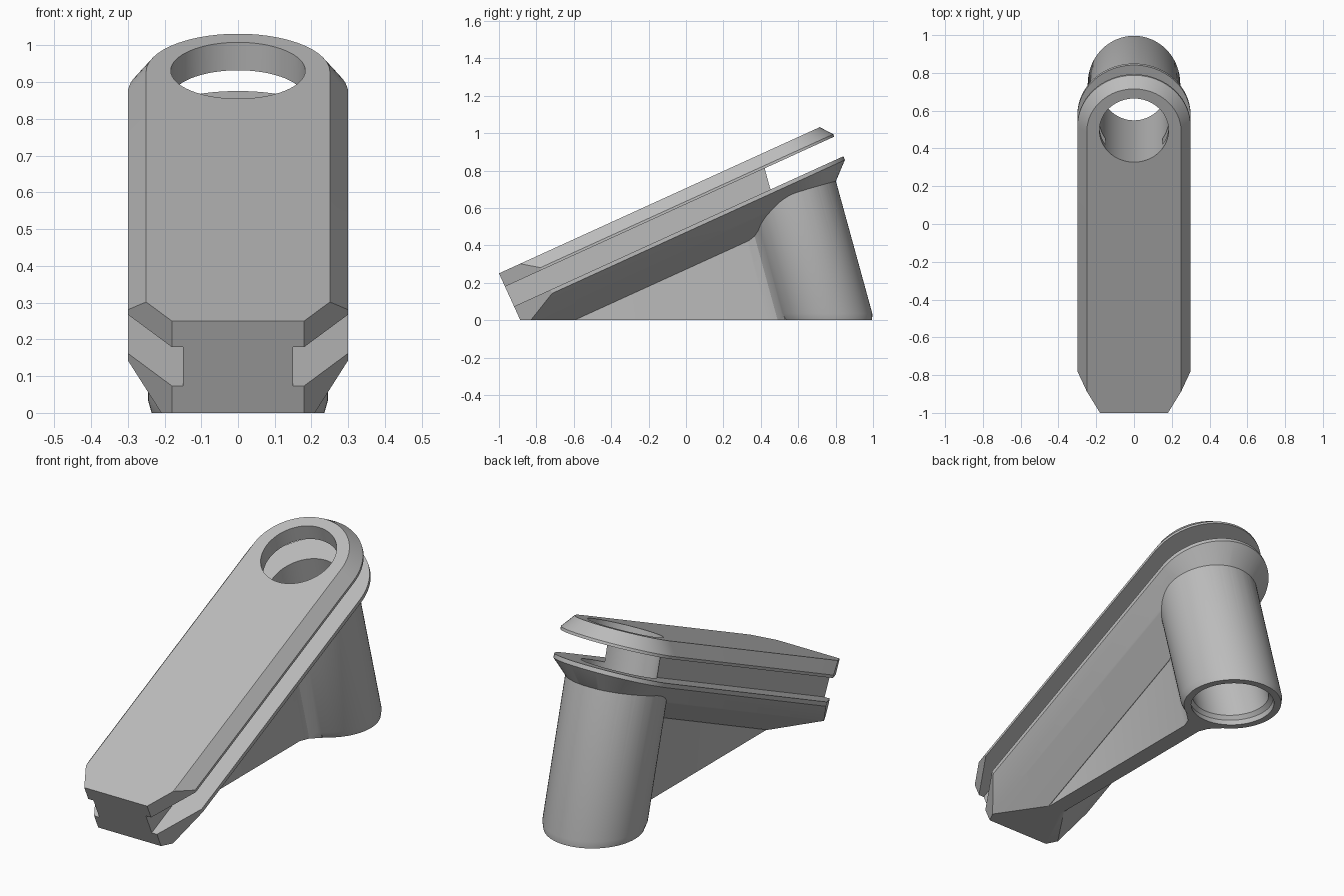
import bpy, bmesh
from math import radians, sin, cos, pi
from mathutils import Matrix, Vector

cube = bpy.data.objects.get("Cube")
if cube:
    bpy.data.objects.remove(cube, do_unlink=True)

TILT = radians(24.5)        # slope of the arm
LEAN = 0.275                # backward lean of the socket, dy per dz
SOCKET_Y = 0.752            # socket axis on the ground
ARC_U = 1.635               # centre of the rounded arm end

grey = bpy.data.materials.new("plain grey")
grey.use_nodes = True
grey.diffuse_color = (0.5, 0.5, 0.5, 1)
grey.node_tree.nodes["Principled BSDF"].inputs["Base Color"].default_value = (0.5, 0.5, 0.5, 1)


def loft(bm, rings):
    """Skin closed rings of equal length and cap both ends."""
    loops = [[bm.verts.new(p) for p in ring] for ring in rings]
    n = len(loops[0])
    for a, b in zip(loops, loops[1:]):
        for i in range(n):
            j = (i + 1) % n
            bm.faces.new((a[i], a[j], b[j], b[i]))
    bm.faces.new(loops[0])
    bm.faces.new(loops[-1])
    bmesh.ops.recalc_face_normals(bm, faces=bm.faces)


def slice_off(bm, point, normal):
    """Remove everything on the normal's side and close the cut."""
    geom = bm.verts[:] + bm.edges[:] + bm.faces[:]
    bmesh.ops.bisect_plane(bm, geom=geom, plane_co=point, plane_no=normal, clear_outer=True)
    bmesh.ops.holes_fill(bm, edges=[e for e in bm.edges if e.is_boundary], sides=0)
    bmesh.ops.recalc_face_normals(bm, faces=bm.faces)


def finish(bm, name):
    mesh = bpy.data.meshes.new(name)
    bm.to_mesh(mesh)
    bm.free()
    mesh.materials.append(grey)
    obj = bpy.data.objects.new(name, mesh)
    bpy.context.collection.objects.link(obj)
    return obj


def under_arm(x, y):
    """Slide a ground point up along the lean until it is inside the arm."""
    z = (0.06 + 0.4557 * (y + 0.91)) / (1 + 0.4557 * LEAN)
    return (x, y - LEAN * z, z)


def leaning_ring(r, z, n=64):
    return [(r * cos(2 * pi * i / n),
             SOCKET_Y - LEAN * z + 1.036 * r * sin(2 * pi * i / n), z) for i in range(n)]


def arm_outline(r, w, n=40):
    arc = [(r * cos(pi * i / n), ARC_U + r * sin(pi * i / n), w) for i in range(n + 1)]
    return [(r, -r, w)] + arc + [(-r, -r, w)]


# Arm: bevelled upper plate, narrow core, bevelled lower plate
levels = [(0.25, 0), (0.30, -0.064), (0.30, -0.078), (0.15, -0.078), (0.15, -0.194),
          (0.30, -0.194), (0.30, -0.215), (0.21, -0.297), (0.05, -0.395)]
bm = bmesh.new()
loft(bm, [arm_outline(r, w) for r, w in levels])
slice_off(bm, Vector((0, 0, 0)), Vector((0, -1, 0)))
for side in (1, -1):
    slice_off(bm, Vector((side * 0.18, 0, 0)), Vector((side * 0.125, -0.07, 0)))
bm.transform(Matrix.Translation((0, -1, 0.25)) @ Matrix.Rotation(TILT, 4, 'X'))
slice_off(bm, Vector((0, 0, 0)), Vector((0, 0, -1)))
arm = finish(bm, "slotted_arm_with_socket")

# Socket tube, ending inside the lower plate
bm = bmesh.new()
foot = leaning_ring(0.245, 0)
loft(bm, [leaning_ring(0.235, 0), leaning_ring(0.245, 0.035),
          [under_arm(x, y) for x, y, z in foot]])
socket = finish(bm, "socket")

# Thin web, flaring where it meets the socket
half = [(-0.62, 0.045), (0.44, 0.045), (0.49, 0.065), (0.53, 0.11), (0.7, 0.11)]
plan = [(x, y) for y, x in half] + [(-x, y) for y, x in reversed(half)]
bm = bmesh.new()
loft(bm, [[(x, y, 0) for x, y in plan], [under_arm(x, y) for x, y in plan]])
web = finish(bm, "web")

# Bore through both plates and the socket
bm = bmesh.new()
loft(bm, [leaning_ring(r, z) for r, z in
          ((0.2, -0.1), (0.2, 0.03), (0.183, 0.05), (0.183, 1.3))])
bore = finish(bm, "bore_cutter")

# Join the parts and cut the bore
bpy.context.view_layer.objects.active = arm
arm.select_set(True)
for tool, operation in ((socket, 'UNION'), (web, 'UNION'), (bore, 'DIFFERENCE')):
    mod = arm.modifiers.new(tool.name, 'BOOLEAN')
    mod.operation = operation
    mod.solver = 'EXACT'
    mod.object = tool
    bpy.ops.object.modifier_apply(modifier=mod.name)
    bpy.data.objects.remove(tool, do_unlink=True)

# Merge flat faces and keep the edges crisp
bm = bmesh.new()
bm.from_mesh(arm.data)
bmesh.ops.remove_doubles(bm, verts=bm.verts, dist=0.0002)
bmesh.ops.dissolve_limit(bm, angle_limit=radians(0.5), verts=bm.verts, edges=bm.edges)
bm.to_mesh(arm.data)
bm.free()
bpy.ops.object.shade_smooth_by_angle(angle=radians(25))
